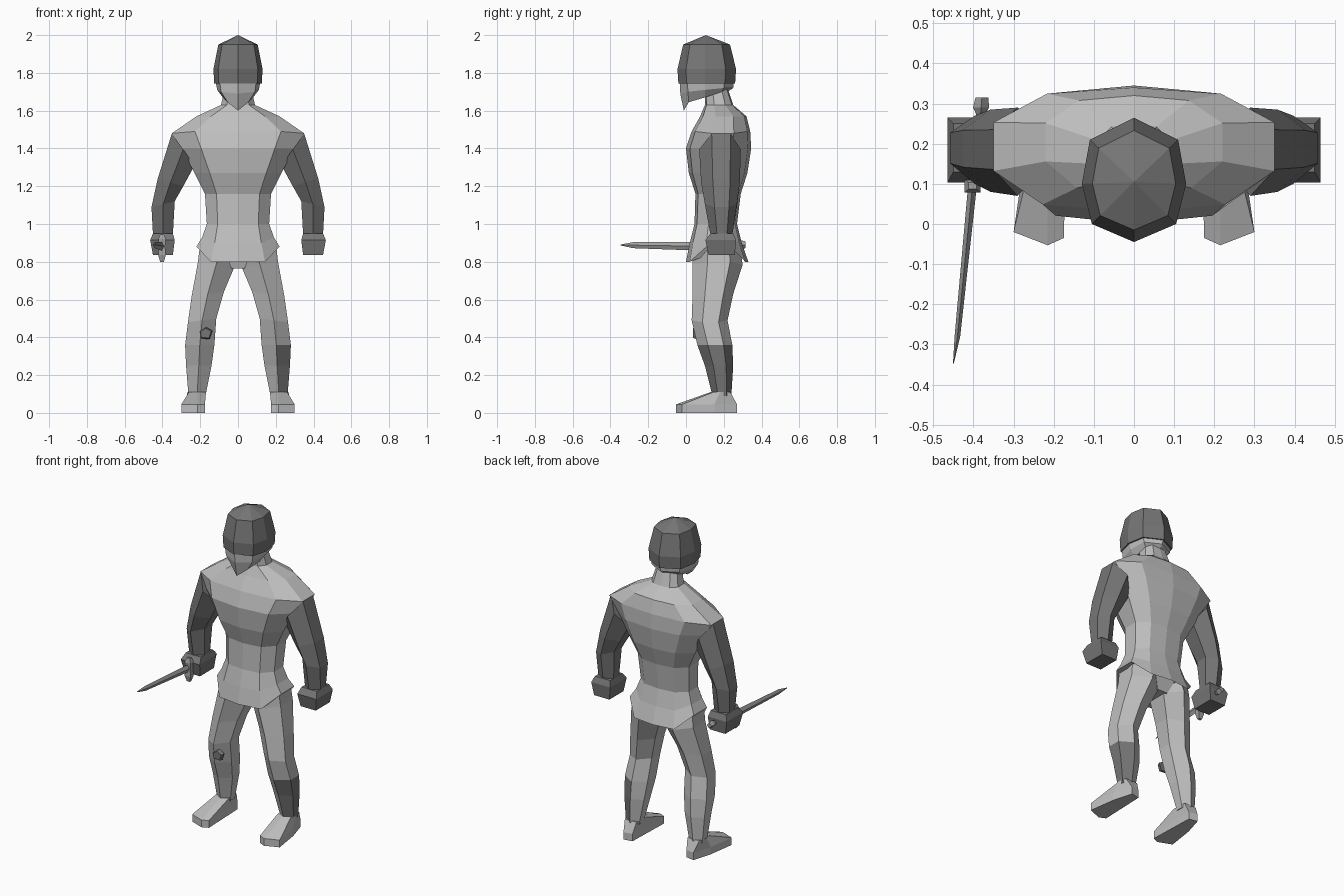
import bpy, bmesh
from mathutils import Vector

if "Cube" in bpy.data.objects:
    bpy.data.objects.remove(bpy.data.objects["Cube"])


def material(name, v):
    m = bpy.data.materials.new(name)
    m.diffuse_color = (v, v, v, 1)
    m.use_nodes = True
    m.node_tree.nodes["Principled BSDF"].inputs["Base Color"].default_value = m.diffuse_color
    return m


LIGHT = material("light grey cloth", 0.52)
DARK = material("dark grey leather", 0.18)
STEEL = material("steel grey", 0.36)


def loft(name, rings, mats, rule=None):
    """Skin a list of equal-length rings, capping both ends."""
    bm = bmesh.new()
    vs = [[bm.verts.new(p) for p in r] for r in rings]
    n = len(vs[0])
    for a, b in zip(vs, vs[1:]):
        for i in range(n):
            j = (i + 1) % n
            bm.faces.new((a[i], a[j], b[j], b[i]))
    bm.faces.new(vs[0])
    bm.faces.new(vs[-1])
    bmesh.ops.remove_doubles(bm, verts=bm.verts, dist=0.0005)
    bmesh.ops.recalc_face_normals(bm, faces=bm.faces)
    if rule:
        for f in bm.faces:
            f.material_index = int(rule(f.calc_center_median(), f.normal))
    me = bpy.data.meshes.new(name)
    bm.to_mesh(me)
    bm.free()
    for m in mats:
        me.materials.append(m)
    ob = bpy.data.objects.new(name, me)
    bpy.context.collection.objects.link(ob)
    return ob


def mirror_ring(half):
    """Complete a ring whose first and last points lie on x = 0."""
    return half + [(-x, y, z) for x, y, z in half[-2:0:-1]]


HEX = [(0, .3), (0, .75), (.5, 1), (1, .75), (1, .3), (.5, 0)]
BOX = [(0, 0), (0, 1), (1, 1), (1, 0)]


def limb_rings(rows, shape, s):
    """Rows give inner x,z, outer x,z, front y and back y of each section."""
    return [[(s * (xi + (xo - xi) * t), yf + (yb - yf) * u, zi + (zo - zi) * t)
             for t, u in shape] for xi, zi, xo, zo, yf, yb in rows]


# torso: tunic with flared hem, chest, shoulders and neck
TORSO = [(.80, .22, .00, .33, .08), (.90, .19, .02, .295, .03),
         (1.0, .165, .045, .27, 0), (1.16, .175, .05, .29, 0),
         (1.27, .23, .015, .325, 0), (1.40, .30, .0, .345, 0),
         (1.49, .35, .03, .34, -.01), (1.57, .22, .075, .32, 0),
         (1.63, .09, .10, .25, 0), (1.72, .07, .10, .22, 0)]
SHAPE = [(0, 0, 0), (.65, .06, 0), (1, .33, 1), (1, .72, 1), (.62, .95, 0), (0, 1, 0)]
loft("tunic", [mirror_ring([(w * t, f + (b - f) * u, z + lift * k) for t, u, k in SHAPE])
               for z, w, f, b, lift in TORSO], [LIGHT])
loft("crotch", limb_rings([(-.08, .87, .08, .87, .05, .28),
                           (-.035, .765, .035, .765, .08, .25)], BOX, 1), [LIGHT])

# head: helmet above, face and jaw below
HEAD = [(0, -.045), (.105, 0), (.13, .10), (.11, .21), (0, .265)]


def head_ring(z, k):
    return mirror_ring([(x * k, .105 + (y - .105) * k, z) for x, y in HEAD])


loft("helmet", [head_ring(1.745, .97), head_ring(1.82, 1), head_ring(1.95, .80),
                head_ring(2.0, .001)], [DARK])
jaw_mid = [(0, -.03, 1.69), (.09, .01, 1.70), (.11, .10, 1.71), (.095, .20, 1.72), (0, .25, 1.72)]
jaw_low = [(0, -.012, 1.60), (.055, .015, 1.645), (.08, .10, 1.67), (.075, .19, 1.70), (0, .22, 1.70)]
loft("face", [head_ring(1.765, .93), mirror_ring(jaw_mid), mirror_ring(jaw_low)], [LIGHT])

ARM = [(.23, 1.31, .35, 1.48, .07, .29), (.29, 1.20, .425, 1.24, .08, .285),
       (.335, 1.12, .458, 1.09, .10, .27), (.345, .94, .45, .94, .13, .245)]
HAND = [(.345, .95, .45, .95, .13, .25), (.335, .915, .465, .915, .103, .265),
        (.345, .835, .45, .835, .12, .258)]
LEG = [(.0, .80, .20, .90, .035, .29), (.02, .77, .212, .80, .035, .30),
       (.075, .64, .245, .62, .035, .25), (.115, .50, .265, .48, .03, .22),
       (.125, .36, .28, .36, .06, .245), (.14, .25, .275, .25, .10, .25),
       (.172, .09, .262, .09, .14, .24)]
SOLE = [(.185, .26), (.24, .27), (.275, .15), (.30, -.02), (.215, -.053), (.175, -.035)]
ANKLE = [(.175, .235), (.255, .235), (.268, .18), (.26, .145), (.215, .13), (.17, .145)]

for s, side in ((-1, "right"), (1, "left")):
    loft(side + "_arm", limb_rings(ARM, HEX, s), [DARK])
    loft(side + "_hand", limb_rings(HAND, BOX, s), [DARK])
    # left shin carries a dark outer guard
    loft(side + "_leg", limb_rings(LEG, HEX, s), [LIGHT, DARK],
         lambda c, n: c.x > .2 and c.z < .32 and n.x > .2)
    loft(side + "_foot", [[(s * x, y, 0) for x, y in SOLE],
                          [(s * x, y, .045) for x, y in SOLE],
                          [(s * x, y, .11) for x, y in ANKLE]], [LIGHT])

# small patch on the right knee
loft("knee_patch", [[(-.17 + a * k, y, .42 + b * k) for a, b in
                     ((0, .035), (.035, .015), (.02, -.03), (-.03, -.025), (-.035, .015))]
                    for y, k in ((.06, 1), (.038, .8))], [DARK])


# sword: diamond sections strung along its axis
def diamonds(rows):
    return [[(x + hx, y, z), (x, y, z + hz), (x - hx, y, z), (x, y, z - hz)]
            for x, y, z, hx, hz in rows]


loft("sword_blade", diamonds([(-.402, .10, .882, .011, .024), (-.44, -.28, .888, .007, .016),
                              (-.45, -.348, .889, .001, .002)]), [STEEL])
loft("sword_grip", diamonds([(-.38, .28, .89, .013, .016), (-.40, .09, .882, .013, .016)]), [DARK])
loft("sword_pommel", diamonds([(-.379, .315, .89, .016, .018), (-.381, .29, .89, .02, .024),
                               (-.382, .275, .89, .012, .014)]), [STEEL])
loft("sword_guard", [[(-.402 + a * k, .095 + b * k, z) for a, b in
                      ((-.02, -.016), (.02, -.016), (.02, .016), (-.02, .016))]
                     for z, k in ((.80, .5), (.835, 1), (.88, .8), (.92, 1), (.945, .5))], [STEEL])
